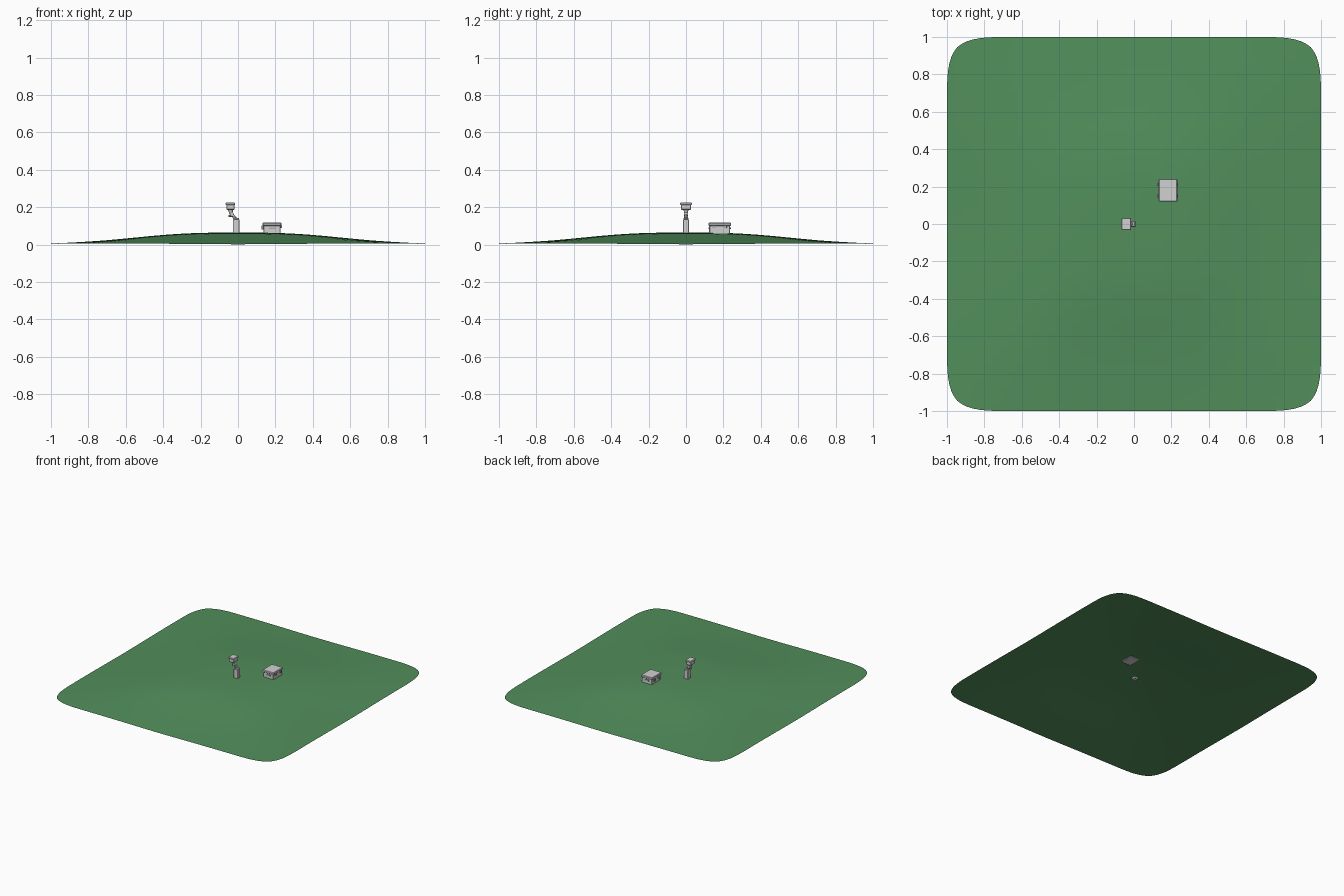
import bpy, bmesh, math
from mathutils import Vector

if "Cube" in bpy.data.objects:
    bpy.data.objects.remove(bpy.data.objects["Cube"])


def mat(name, c):
    m = bpy.data.materials.new(name)
    m.diffuse_color = (*c, 1)
    m.use_nodes = True
    m.node_tree.nodes["Principled BSDF"].inputs["Base Color"].default_value = m.diffuse_color
    return m


GREEN = mat("grass green", (0.085, 0.275, 0.105))
LIGHT = mat("light grey", (0.64, 0.64, 0.65))
MID = mat("mid grey", (0.42, 0.41, 0.43))


def finish(name, bm, m):
    me = bpy.data.meshes.new(name)
    bm.to_mesh(me)
    bm.free()
    me.materials.append(m)
    ob = bpy.data.objects.new(name, me)
    bpy.context.collection.objects.link(ob)
    return ob


def box(name, lo, hi, m, bevel=0.0):
    bm = bmesh.new()
    bmesh.ops.create_cube(bm, size=1)
    lo, hi = Vector(lo), Vector(hi)
    for v in bm.verts:
        v.co = Vector([(lo[i] + hi[i]) / 2 + v.co[i] * (hi[i] - lo[i]) for i in range(3)])
    if bevel:
        bmesh.ops.bevel(bm, geom=bm.edges[:], offset=bevel, segments=1, affect='EDGES')
    return finish(name, bm, m)


def rod(name, a, b, r, m, r2=None, n=16):
    a, b = Vector(a), Vector(b)
    bm = bmesh.new()
    bmesh.ops.create_cone(bm, cap_ends=True, segments=n, radius1=r,
                          radius2=r if r2 is None else r2, depth=(b - a).length)
    q = (b - a).to_track_quat('Z', 'Y')
    for v in bm.verts:
        v.co = q @ v.co + (a + b) / 2
    return finish(name, bm, m)


# Hill: coarse square grid with ring heights, rounded by subdivision
bm = bmesh.new()
bmesh.ops.create_grid(bm, x_segments=6, y_segments=6, size=1)
heights = [0.068, 0.062, 0.0235, 0.005]
for v in bm.verts:
    ring = round(max(abs(v.co.x), abs(v.co.y)) * 3)
    v.co.z = heights[ring]
    if ring == 3 and min(abs(v.co.x), abs(v.co.y)) < 0.1:
        v.co.z = 0.0
hill = finish("grass_hill", bm, GREEN)
sub = hill.modifiers.new("round", 'SUBSURF')
sub.levels = sub.render_levels = 3

# Post with base collar and cap
box("post", (-0.028, -0.016, 0.05), (0.008, 0.016, 0.135), LIGHT, 0.002)
box("post_cap", (-0.025, -0.013, 0.135), (0.005, 0.013, 0.142), LIGHT, 0.002)

# Swivel bracket leaning away from the post
rod("bracket_arm", (-0.01, 0, 0.14), (-0.035, 0, 0.165), 0.006, MID)
rod("lower_pivot", (-0.02, -0.012, 0.145), (-0.02, 0.012, 0.145), 0.009, MID)
rod("upper_pivot", (-0.031, -0.012, 0.163), (-0.031, 0.012, 0.163), 0.009, LIGHT)
rod("clamp_knob", (-0.05, 0, 0.153), (-0.03, 0, 0.153), 0.005, MID)
rod("neck", (-0.037, 0, 0.16), (-0.04, 0, 0.19), 0.007, LIGHT, 0.015)

# Head
box("head", (-0.062, -0.028, 0.186), (-0.019, 0.028, 0.216), LIGHT, 0.003)
box("head_lid", (-0.066, -0.032, 0.212), (-0.015, 0.032, 0.224), LIGHT, 0.003)

# Storage box with overhanging lid, straps and latches
box("case", (0.137, 0.124, 0.055), (0.227, 0.236, 0.105), LIGHT, 0.003)
box("case_lid", (0.132, 0.119, 0.1), (0.232, 0.241, 0.118), LIGHT, 0.004)
for i, y in enumerate((0.15, 0.21)):
    box(f"latch_{i}", (0.126, y - 0.008, 0.08), (0.14, y + 0.008, 0.102), MID, 0.001)
    box(f"hinge_{i}", (0.225, y - 0.008, 0.088), (0.235, y + 0.008, 0.102), MID, 0.001)
for side, y in (("front", 0.122), ("back", 0.238)):
    box(f"handle_{side}", (0.165, y - 0.002, 0.082), (0.2, y + 0.002, 0.092), MID)
